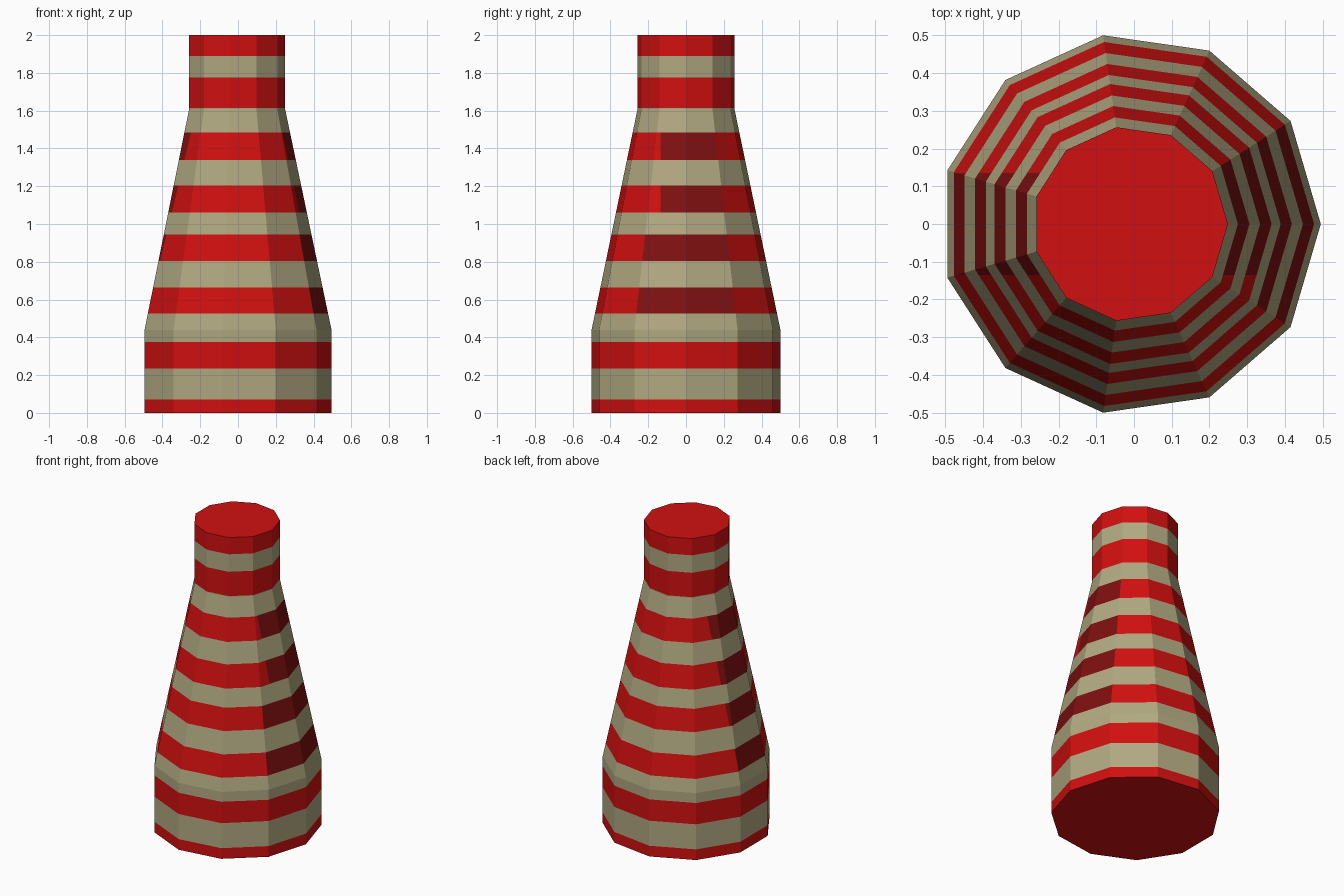
import bpy, bmesh, math
from mathutils import Vector

if "Cube" in bpy.data.objects:
    bpy.data.objects.remove(bpy.data.objects["Cube"])

SIDES = 11
CX = -0.01                      # shifts the odd-sided body so its bounds are centred
# radius profile: wide base, tapering middle, narrow neck
PROFILE = [(0.0, 0.505), (0.44, 0.505), (1.61, 0.259), (2.0, 0.259)]
# heights where the colour swaps between red and beige
STRIPES = [0.07, 0.235, 0.375, 0.525, 0.665, 0.805, 0.945, 1.06,
           1.205, 1.34, 1.485, 1.615, 1.775, 1.89]


def material(name, rgb):
    m = bpy.data.materials.new(name)
    m.diffuse_color = (*rgb, 1.0)
    m.use_nodes = True
    m.node_tree.nodes["Principled BSDF"].inputs["Base Color"].default_value = m.diffuse_color
    return m


mats = [material("red", (0.64, 0.005, 0.005)),
        material("beige", (0.44, 0.395, 0.22)),
        material("dark red", (0.21, 0.005, 0.005))]

# body: stacked rings with flat caps
bm = bmesh.new()
rings = []
for z, r in PROFILE:
    rings.append([bm.verts.new((CX + r * math.cos(2 * math.pi * i / SIDES),
                                r * math.sin(2 * math.pi * i / SIDES), z))
                  for i in range(SIDES)])
for a, b in zip(rings, rings[1:]):
    for i in range(SIDES):
        j = (i + 1) % SIDES
        bm.faces.new((a[i], a[j], b[j], b[i]))
bm.faces.new(rings[0][::-1])
bm.faces.new(rings[-1])


def cut(co, no):
    bmesh.ops.bisect_plane(bm, geom=bm.verts[:] + bm.edges[:] + bm.faces[:],
                           plane_co=co, plane_no=no)


# cut the stripe borders, and the borders of the worn side patches
for z in STRIPES:
    cut((0, 0, z), (0, 0, 1))
for y in (-0.135, 0.135):
    cut((0, y, 0), (0, 1, 0))

# stripes by height; the tapered red bands are darker on both x sides
for f in bm.faces:
    c = f.calc_center_bounds()
    band = sum(c.z > z for z in STRIPES)
    f.material_index = band % 2
    if band % 2 == 0 and 0.525 < c.z < 1.485:
        x, y = c.x - CX, c.y
        if x > 0:
            dark = abs(math.atan2(y, x)) < 2 * math.pi / SIDES and (c.z < 1 or y > -0.135)
        else:
            dark = abs(y) < 0.135
        if dark:
            f.material_index = 2

bmesh.ops.recalc_face_normals(bm, faces=bm.faces[:])
mesh = bpy.data.meshes.new("striped_tower")
bm.to_mesh(mesh)
bm.free()
for m in mats:
    mesh.materials.append(m)
obj = bpy.data.objects.new("striped_tower", mesh)
bpy.context.collection.objects.link(obj)
